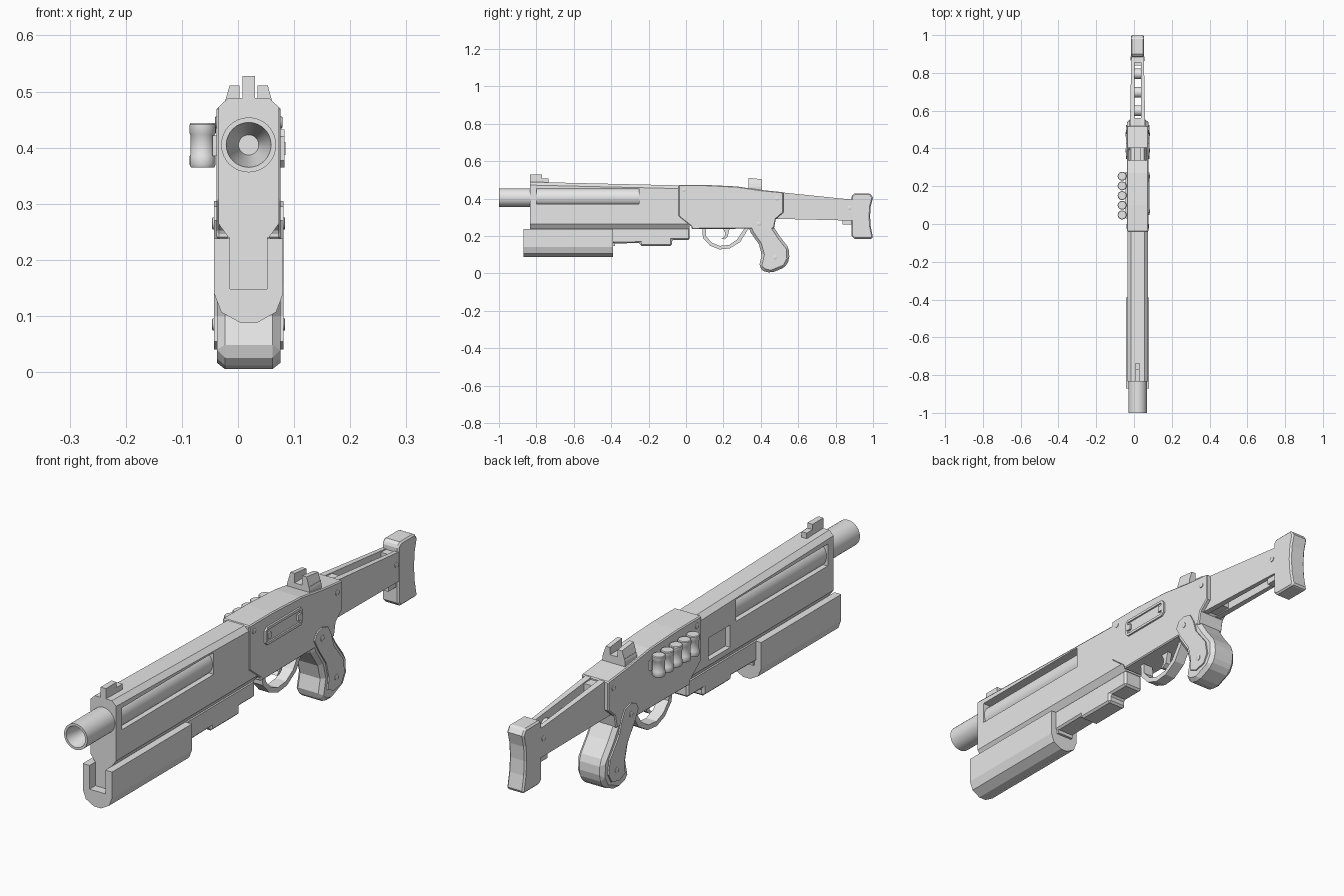
import bpy, bmesh, math
from mathutils import Matrix, Vector

CX = 0.019  # centre plane of the weapon
grey = bpy.data.materials.new("plain_grey")
grey.diffuse_color = (0.8, 0.8, 0.8, 1)


def finish(name, bm, bevel=0, smooth=0):
    bmesh.ops.recalc_face_normals(bm, faces=bm.faces)
    me = bpy.data.meshes.new(name)
    bm.to_mesh(me)
    bm.free()
    ob = bpy.data.objects.new(name, me)
    bpy.context.collection.objects.link(ob)
    me.materials.append(grey)
    if bevel:
        m = ob.modifiers.new("bevel", 'BEVEL')
        m.width = bevel
        m.limit_method = 'ANGLE'
        m.angle_limit = math.radians(50)
    if smooth:
        bpy.ops.object.select_all(action='DESELECT')
        ob.select_set(True)
        bpy.context.view_layer.objects.active = ob
        bpy.ops.object.shade_smooth_by_angle(angle=math.radians(smooth))
    return ob


def loft(name, a, b, **kw):
    """Solid between two matching outlines of 3D points."""
    bm = bmesh.new()
    va, vb = [bm.verts.new(p) for p in a], [bm.verts.new(p) for p in b]
    n = len(va)
    bm.faces.new(va)
    bm.faces.new(vb[::-1])
    for i in range(n):
        j = (i + 1) % n
        bm.faces.new((va[i], vb[i], vb[j], va[j]))
    return finish(name, bm, **kw)


def side(name, pts, x0, x1, **kw):
    """Side outline (y, z) extruded across x."""
    return loft(name, [(x0, y, z) for y, z in pts], [(x1, y, z) for y, z in pts], **kw)


def box(name, x0, x1, y0, y1, z0, z1, **kw):
    return side(name, [(y0, z0), (y1, z0), (y1, z1), (y0, z1)], x0, x1, **kw)


def lathe(name, prof, loc, axis, steps=24):
    """Closed turned part; prof is (radius, distance along axis)."""
    bm = bmesh.new()
    rot = Vector((0, 0, 1)).rotation_difference(Vector(axis)).to_matrix().to_4x4()
    rings = []
    for r, h in prof:
        rings.append([bm.verts.new((r * math.cos(2 * math.pi * k / steps),
                                    r * math.sin(2 * math.pi * k / steps), h))
                      for k in range(steps)])
    for p, q in zip(rings, rings[1:]):
        for k in range(steps):
            m = (k + 1) % steps
            bm.faces.new((p[k], p[m], q[m], q[k]))
    bm.faces.new(rings[0])
    bm.faces.new(rings[-1])
    bm.transform(Matrix.Translation(loc) @ rot)
    return finish(name, bm, smooth=35)


def cut(ob, cutter):
    m = ob.modifiers.new("cut", 'BOOLEAN')
    m.operation = 'DIFFERENCE'
    m.solver = 'EXACT'
    m.object = cutter
    bpy.context.view_layer.objects.active = ob
    bpy.ops.object.modifier_apply(modifier=m.name)
    bpy.data.objects.remove(cutter)


# Barrel with funnel bore
lathe("barrel", [(0.049, 0.85), (0.049, 0), (0.040, 0), (0.018, 0.12)],
      (CX, -1, 0.405), (0, 1, 0), 32)

# Barrel shroud: chamfered section, top falling to the rear
half = [(0.036, 0.24), (0.054, 0.265), (0.054, 0.472), (0.036, 0.489)]
section = half + [(-x, z) for x, z in reversed(half)]
shroud = loft("barrel_shroud",
              [(CX + x, -0.835, z) for x, z in section],
              [(CX + x, 0.02, z - (0.02 if z > 0.4 else 0)) for x, z in section])
cut(shroud, box("slot_cutter", -0.2, 0.2, -0.80, -0.25, 0.37, 0.453))
cut(shroud, box("port_cutter", -0.2, -0.015, -0.215, -0.085, 0.285, 0.37))

# Forend: U-shaped tray under the shroud
outer = [(0.0615, 0.238), (0.0615, 0.14), (0.049, 0.107), (0.015, 0.088)]
tray = [(0.033, 0.148), (0.033, 0.238)]
u = ([(-x, z) for x, z in outer] + outer[::-1] + tray[::-1]
     + [(-x, z) for x, z in tray])
loft("forend", [(CX + x, -0.87, z) for x, z in u], [(CX + x, -0.39, z) for x, z in u])

# Magazine rail inside and behind the forend
box("forend_core", CX - 0.034, CX + 0.034, -0.835, -0.38, 0.147, 0.25)
side("lower_rail", [(-0.40, 0.245), (-0.40, 0.16), (-0.245, 0.162), (-0.245, 0.147),
                    (-0.075, 0.147), (-0.075, 0.178), (0.02, 0.178), (0.02, 0.245)],
     CX - 0.04, CX + 0.04, bevel=0.008)

# Receiver
side("receiver", [(-0.04, 0.473), (0.1, 0.473), (0.27, 0.465), (0.40, 0.446), (0.52, 0.434),
                  (0.52, 0.325), (0.48, 0.29), (0.47, 0.24), (0.03, 0.237), (0.03, 0.25),
                  (-0.04, 0.305)], CX - 0.057, CX + 0.057, bevel=0.004)

# Loading plate on the right face: frame, recessed panel and two lugs
frame = side("plate_frame", [(0.06, 0.365), (0.26, 0.365), (0.272, 0.377), (0.272, 0.42),
                             (0.26, 0.432), (0.06, 0.432), (0.048, 0.42), (0.048, 0.377)],
             0.07, 0.083)
cut(frame, box("panel_cutter", 0.077, 0.2, 0.062, 0.258, 0.375, 0.422))
for y in (0.068, 0.252):
    box("plate_lug", 0.07, 0.085, y - 0.01, y + 0.01, 0.387, 0.41)

# Shells on the left face
for i in range(5):
    lathe("shell", [(0.021, 0), (0.023, 0.004), (0.023, 0.02), (0.0215, 0.023), (0.0215, 0.058),
                    (0.0235, 0.061), (0.0235, 0.076), (0.021, 0.079)],
          (-0.063, 0.048 + i * 0.0513, 0.365), (0, 0, 1))
box("shell_holder", -0.045, -0.035, 0.03, 0.275, 0.385, 0.422)

# Sights
side("front_sight", [(-0.835, 0.47), (-0.835, 0.528), (-0.77, 0.528), (-0.77, 0.508),
                     (-0.735, 0.508), (-0.735, 0.47)], 0.008, 0.030)
for s in (-1, 1):
    prong = [(0.016, 0.44), (0.016, 0.511), (0.034, 0.511), (0.047, 0.465), (0.047, 0.44)]
    loft("rear_sight_prong", [(CX + s * x, 0.335, z) for x, z in prong],
         [(CX + s * x, 0.405, z - (0.008 if z > 0.5 else 0)) for x, z in prong])
box("rear_sight_base", CX - 0.045, CX + 0.045, 0.335, 0.405, 0.43, 0.475)

# Trigger guard and trigger
ring_out = [(0.088, 0.245), (0.09, 0.19), (0.13, 0.147), (0.18, 0.128), (0.235, 0.134),
            (0.29, 0.168), (0.325, 0.225), (0.34, 0.245)]
ring_in = [(0.315, 0.245), (0.305, 0.228), (0.272, 0.18), (0.23, 0.152), (0.18, 0.147),
           (0.14, 0.163), (0.108, 0.197), (0.106, 0.245)]
side("trigger_guard", ring_out + ring_in, CX - 0.022, CX + 0.022)
side("trigger", [(0.195, 0.245), (0.21, 0.215), (0.205, 0.195), (0.19, 0.185), (0.205, 0.182),
                 (0.222, 0.195), (0.228, 0.22), (0.235, 0.245)], CX - 0.01, CX + 0.01)

# Pistol grip with raised side panels
side("grip", [(0.335, 0.25), (0.345, 0.22), (0.39, 0.155), (0.405, 0.10), (0.39, 0.035),
              (0.415, 0.012), (0.455, 0.002), (0.53, 0.033), (0.553, 0.075), (0.55, 0.135),
              (0.50, 0.20), (0.468, 0.25), (0.46, 0.28), (0.36, 0.28)],
     CX - 0.0565, CX + 0.0565).modifiers.new("bevel", 'BEVEL').width = 0.014
panel = [(0.345, 0.27), (0.36, 0.295), (0.39, 0.305), (0.425, 0.295), (0.445, 0.26),
         (0.46, 0.21), (0.515, 0.14), (0.525, 0.085), (0.505, 0.05), (0.46, 0.04),
         (0.425, 0.055), (0.43, 0.10), (0.415, 0.16), (0.37, 0.225)]
for s in (-1, 1):
    side("grip_panel", panel, CX + s * 0.05, CX + s * 0.062)

# Skeleton stock: two tapering side plates joined by blocks and cross pins
arm = [(0.50, 0.434), (0.90, 0.393), (0.90, 0.282), (0.47, 0.292)]
for s in (-1, 1):
    def wide(y):
        return CX + s * (0.041 - 0.02 * (y - 0.5))
    loft("stock_side", [(CX + s * 0.017, y, z) for y, z in arm],
         [(wide(y), y, z) for y, z in arm])
box("stock_front_block", CX - 0.02, CX + 0.02, 0.49, 0.56, 0.295, 0.425)
box("stock_rear_block", CX - 0.02, CX + 0.02, 0.855, 0.90, 0.285, 0.392)
box("stock_lower_step", CX - 0.025, CX + 0.025, 0.838, 0.90, 0.26, 0.29)
for y in (0.60, 0.697, 0.795):
    lathe("stock_cross_pin", [(0.028, -0.02), (0.028, 0.02)], (CX, y, 0.355), (1, 0, 0))

# Butt pad with hollow rear face
side("butt_pad", [(0.885, 0.415), (0.90, 0.427), (0.985, 0.427), (1.0, 0.405), (0.988, 0.36),
                  (0.984, 0.305), (0.988, 0.25), (1.0, 0.19), (0.99, 0.185), (0.90, 0.185),
                  (0.885, 0.2)], CX - 0.035, CX + 0.035, bevel=0.006)

# Screw heads on both sides
for y, z, d in ((-0.012, 0.445, 0.057), (0.487, 0.40, 0.057), (0.875, 0.35, 0.034),
                (0.39, 0.265, 0.062), (0.475, 0.085, 0.062)):
    for s in (-1, 1):
        lathe("screw_head", [(0.011, -0.005), (0.011, 0.002), (0.009, 0.003)],
              (CX + s * d, y, z), (s, 0, 0), 12)
